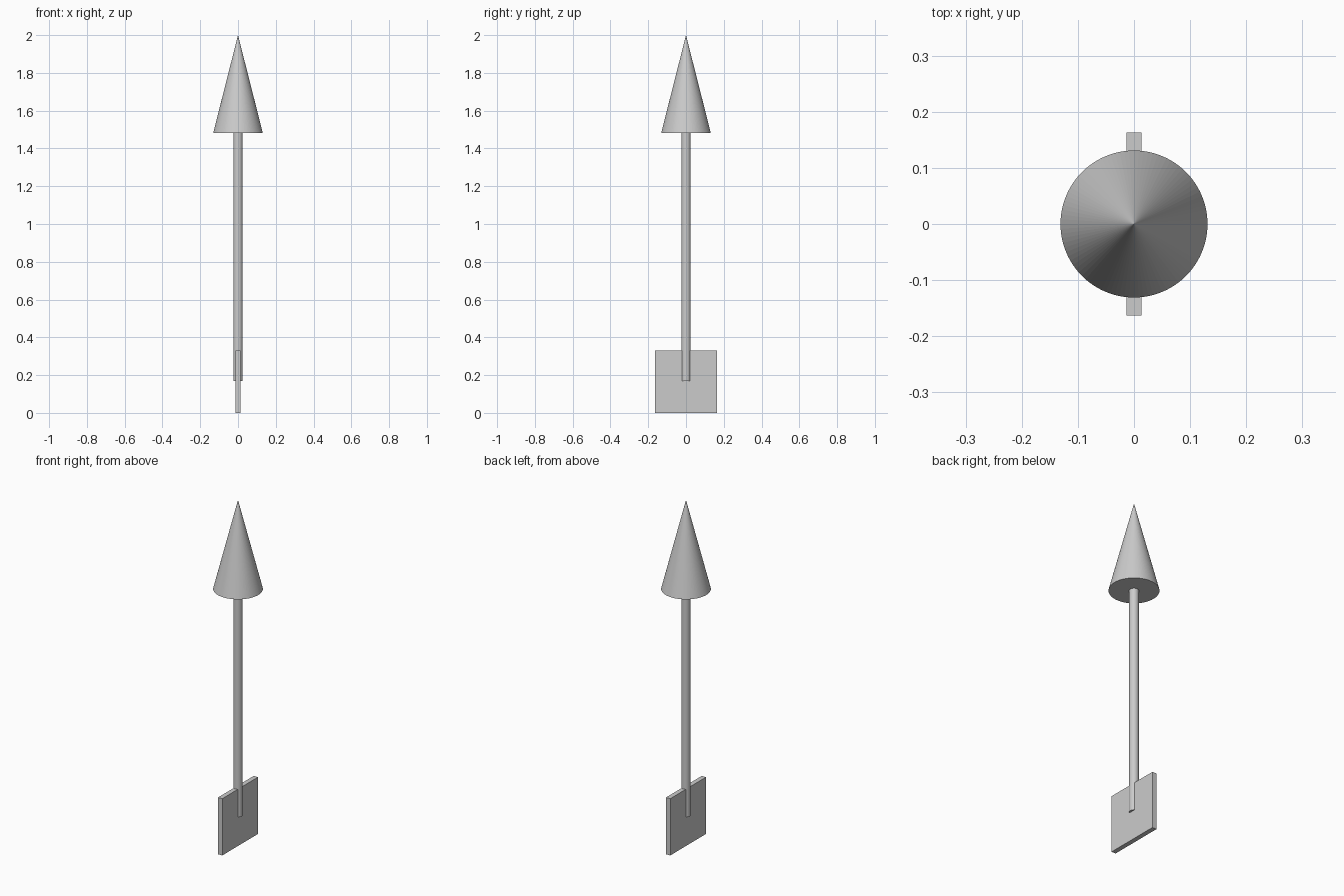
import bpy

if "Cube" in bpy.data.objects:
    bpy.data.objects.remove(bpy.data.objects["Cube"])


def add_round(name, r_bottom, r_top, z0, z1, sides):
    """Upright cone or cylinder between two heights."""
    bpy.ops.mesh.primitive_cone_add(vertices=sides, radius1=r_bottom, radius2=r_top,
                                    depth=z1 - z0, location=(0, 0, (z0 + z1) / 2))
    obj = bpy.context.object
    obj.name = name
    return obj


# Pointed head
add_round("arrow_head", 0.131, 0.0, 1.483, 2.0, 96)

# Thin shaft, ending halfway down the tail plate
add_round("shaft", 0.025, 0.025, 0.168, 1.483, 48)
bpy.ops.object.shade_smooth_by_angle()

# Flat square tail plate
bpy.ops.mesh.primitive_cube_add(size=1, location=(0, 0, 0.165))
plate = bpy.context.object
plate.name = "tail_plate"
plate.scale = (0.027, 0.327, 0.33)
bpy.ops.object.transform_apply(location=False, rotation=False, scale=True)
